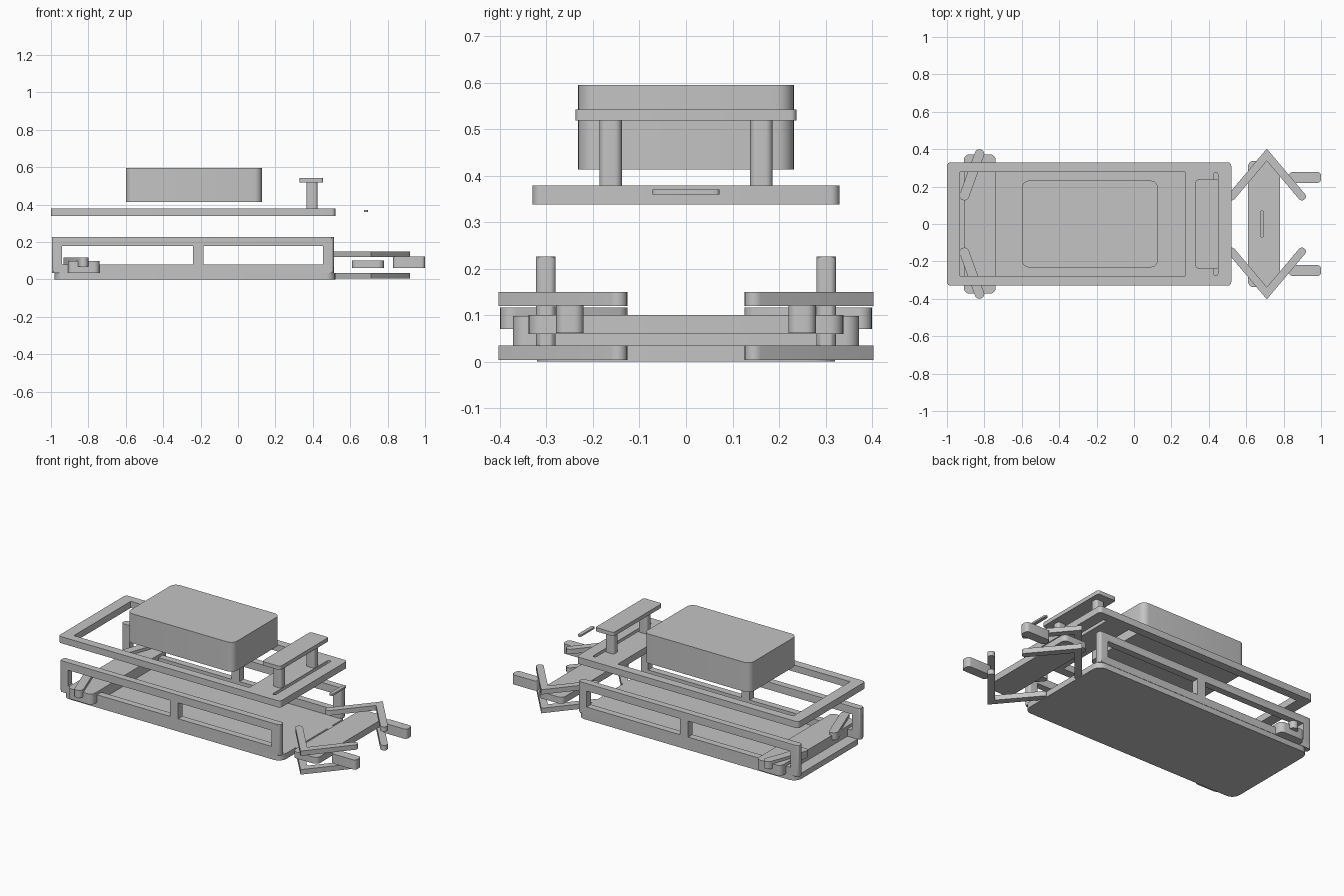
import bpy, bmesh, math
from mathutils import Vector, Matrix

if "Cube" in bpy.data.objects:
    bpy.data.objects.remove(bpy.data.objects["Cube"])

grey = bpy.data.materials.new("plain_grey")
grey.diffuse_color = (0.55, 0.55, 0.55, 1)
grey.use_nodes = True
grey.node_tree.nodes["Principled BSDF"].inputs["Base Color"].default_value = grey.diffuse_color


def rect(x0, x1, y0, y1, r=0.0, n=6):
    """Rectangle outline with rounded corners."""
    if r == 0:
        return [(x0, y0), (x1, y0), (x1, y1), (x0, y1)]
    pts = []
    for cx, cy, a in ((x1 - r, y1 - r, 0), (x0 + r, y1 - r, 90),
                      (x0 + r, y0 + r, 180), (x1 - r, y0 + r, 270)):
        for i in range(n + 1):
            t = math.radians(a + 90 * i / n)
            pts.append((cx + r * math.cos(t), cy + r * math.sin(t)))
    return pts


def stroke(path, h, n=8):
    """Outline of a mitred path of half width h with round ends."""
    p = [Vector(q) for q in path]
    out = []
    for line in (p, p[::-1]):
        for i in range(1, len(line) - 1):
            a = (line[i] - line[i - 1]).normalized()
            b = (line[i + 1] - line[i]).normalized()
            na, nb = Vector((a.y, -a.x)), Vector((b.y, -b.x))
            m = (na + nb).normalized()
            out.append(tuple(line[i] + m * h / m.dot(na)))
        d = (line[-1] - line[-2]).normalized()
        start = math.atan2(-d.x, d.y)
        for k in range(n + 1):
            t = start + math.pi * k / n
            out.append((line[-1].x + h * math.cos(t), line[-1].y + h * math.sin(t)))
    return out


def prism(name, z0, z1, outline, holes=(), upright=False, round_ends=0):
    """Extrude an outline with holes; upright outlines run in x and z."""
    cu = bpy.data.curves.new(name, 'CURVE')
    cu.dimensions, cu.fill_mode, cu.extrude = '2D', 'BOTH', (z1 - z0) / 2
    for loop in (outline, *holes):
        sp = cu.splines.new('POLY')
        sp.points.add(len(loop) - 1)
        for pt, (x, y) in zip(sp.points, loop):
            pt.co = (x, y, 0, 1)
        sp.use_cyclic_u = True
    tmp = bpy.data.objects.new("tmp", cu)
    bpy.context.collection.objects.link(tmp)
    dg = bpy.context.evaluated_depsgraph_get()
    me = bpy.data.meshes.new_from_object(tmp.evaluated_get(dg))
    bpy.data.objects.remove(tmp)
    bm = bmesh.new()
    bm.from_mesh(me)
    bmesh.ops.remove_doubles(bm, verts=bm.verts, dist=1e-5)
    bm.transform(Matrix.Translation((0, 0, (z0 + z1) / 2)))
    if upright:
        bm.transform(Matrix(((1, 0, 0, 0), (0, 0, 1, 0), (0, 1, 0, 0), (0, 0, 0, 1))))
    bmesh.ops.recalc_face_normals(bm, faces=bm.faces)
    if round_ends:
        xs = [v.co.x for v in bm.verts]
        ends = [e for e in bm.edges
                if abs(e.verts[0].co.y - e.verts[1].co.y) < 1e-4
                and all(abs(v.co.x - min(xs)) < 1e-4 for v in e.verts)
                or abs(e.verts[0].co.y - e.verts[1].co.y) < 1e-4
                and all(abs(v.co.x - max(xs)) < 1e-4 for v in e.verts)]
        bmesh.ops.bevel(bm, geom=ends, offset=round_ends, segments=4,
                        affect='EDGES', profile=0.5)
    bm.to_mesh(me)
    bm.free()
    me.name = name
    me.materials.clear()
    me.materials.append(grey)
    ob = bpy.data.objects.new(name, me)
    bpy.context.collection.objects.link(ob)
    bpy.ops.object.select_all(action='DESELECT')
    ob.select_set(True)
    bpy.context.view_layer.objects.active = ob
    bpy.ops.object.shade_smooth_by_angle(angle=math.radians(30))
    return ob


def flip(path, s):
    return [(x, y * s) for x, y in path]


# Floor plate, cross bars and small floating bar
prism("floor_plate", 0, 0.035, rect(-0.98, 0.52, -0.32, 0.32, 0.05))
prism("rear_bumper", 0.033, 0.098, rect(-0.91, -0.74, -0.372, 0.372, 0.03))
prism("front_bumper", 0.06, 0.10, rect(0.61, 0.78, -0.338, 0.338, 0.03))
prism("small_bar", 0.359, 0.37, rect(0.673, 0.695, -0.072, 0.072, 0.01))

# Upper frame with wide slotted end
prism("upper_frame", 0.338, 0.379, rect(-1.0, 0.52, -0.33, 0.33, 0.02),
      [rect(-0.93, 0.272, -0.278, 0.278), rect(0.427, 0.448, -0.275, 0.275, 0.009)])

# Box and raised shelf
prism("box", 0.413, 0.595, rect(-0.6, 0.128, -0.232, 0.232, 0.04))
prism("shelf", 0.518, 0.542, rect(0.33, 0.455, -0.237, 0.237, 0.012))

for s, side in ((1, "left"), (-1, "right")):
    # Side frame with two openings
    y0, y1 = sorted((0.28 * s, 0.322 * s))
    prism(side + "_side_frame", y0, y1, rect(-0.995, 0.512, 0.033, 0.226),
          [rect(-0.94, -0.24, 0.08, 0.179), rect(-0.185, 0.455, 0.08, 0.179)],
          upright=True, round_ends=0.012)
    # Shelf post
    y0, y1 = sorted((0.138 * s, 0.186 * s))
    prism(side + "_shelf_post", 0.379, 0.518, rect(0.365, 0.425, y0, y1, 0.015))
    # Front pad
    y0, y1 = sorted((0.22 * s, 0.279 * s))
    prism(side + "_front_pad", 0.062, 0.122, rect(0.83, 1.0, y0, y1, 0.02))
    # Bent arms, one above the other
    bend = flip([(0.522, 0.147), (0.71, 0.37), (0.898, 0.147)], s)
    prism(side + "_lower_arm", 0.004, 0.035, stroke(bend, 0.021))
    prism(side + "_upper_arm", 0.12, 0.15, stroke(bend, 0.021))
    # Slanted rear bar
    prism(side + "_rear_bar", 0.07, 0.116,
          stroke(flip([(-0.907, 0.152), (-0.826, 0.374)], s), 0.026))
